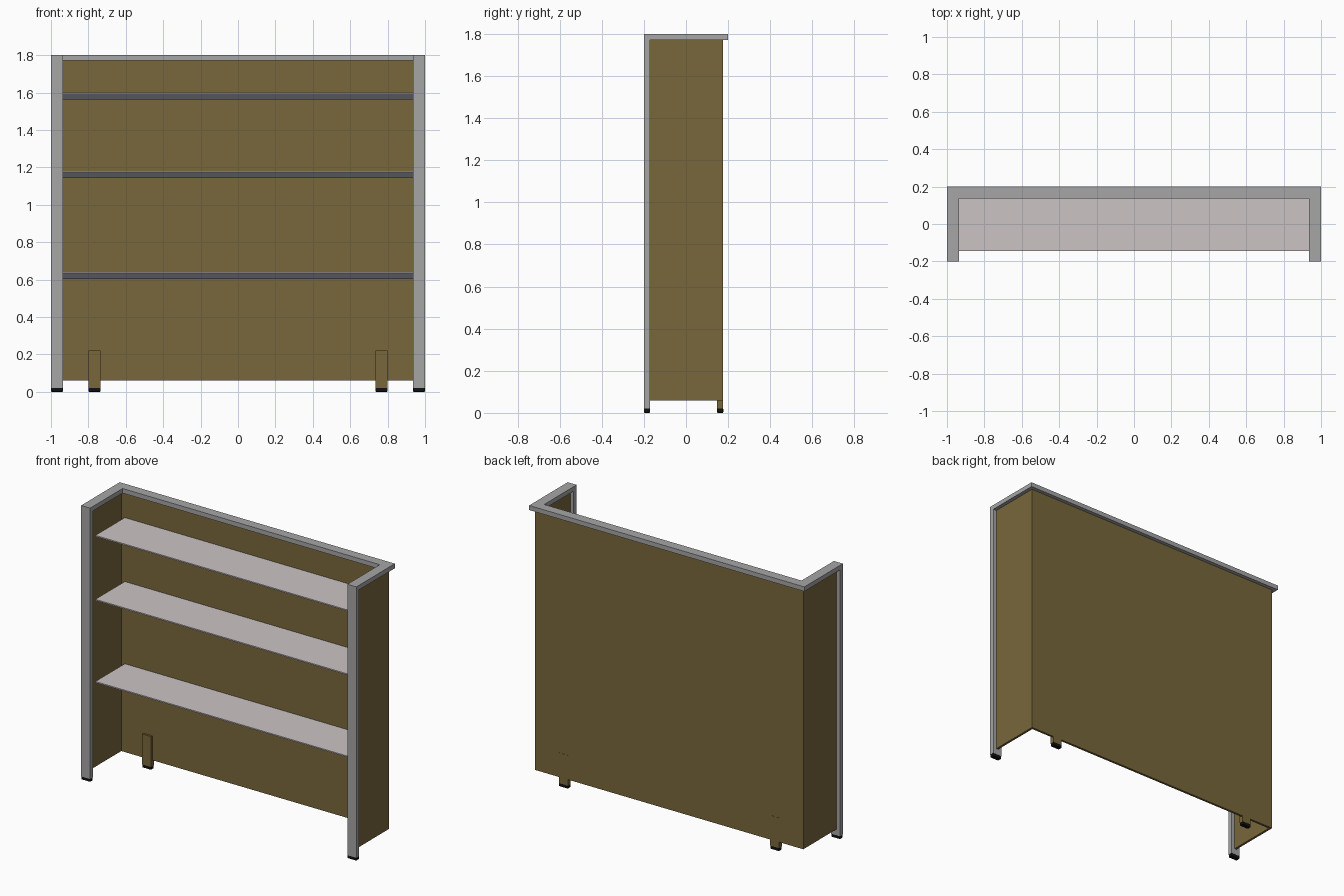
import bpy
import bmesh
from mathutils import Vector

cube = bpy.data.objects.get("Cube")
if cube:
    bpy.data.objects.remove(cube, do_unlink=True)


def material(name, rgb):
    m = bpy.data.materials.new(name)
    m.use_nodes = True
    color = (*rgb, 1.0)
    m.diffuse_color = color
    m.node_tree.nodes["Principled BSDF"].inputs["Base Color"].default_value = color
    return m


olive = material("olive brown panel", (0.19, 0.135, 0.045))
grey = material("grey metal", (0.38, 0.38, 0.38))
pale = material("pale shelf", (0.60, 0.55, 0.56))
dark = material("dark support", (0.09, 0.09, 0.11))
black = material("black rubber", (0.005, 0.005, 0.005))


def box(name, low, high, mat, bevel=0.0):
    """Box between two opposite corners."""
    low, high = Vector(low), Vector(high)
    center, size = (low + high) / 2, high - low
    bm = bmesh.new()
    bmesh.ops.create_cube(bm, size=1)
    for v in bm.verts:
        v.co = Vector(a * b for a, b in zip(v.co, size))
    mesh = bpy.data.meshes.new(name)
    bm.to_mesh(mesh)
    bm.free()
    mesh.materials.append(mat)
    obj = bpy.data.objects.new(name, mesh)
    obj.location = center
    bpy.context.collection.objects.link(obj)
    if bevel:
        mod = obj.modifiers.new("soft edge", "BEVEL")
        mod.width = bevel
        mod.segments = 2
    return obj


def pair(name, low, high, mat, bevel=0.0):
    """The same box on the left (+x) and mirrored on the right."""
    box("left_" + name, low, high, mat, bevel)
    box("right_" + name, (-high[0], low[1], low[2]),
        (-low[0], high[1], high[2]), mat, bevel)


W = 0.935       # inner half width between the posts
TOP = 1.8
RAIL = 1.77     # underside of the top rails
BASE = 0.06     # lower edge of the panels

# Thin panels on three sides
box("back_panel", (-0.975, 0.16, BASE), (0.975, 0.175, RAIL), olive)
pair("side_panel", (0.96, -0.17, BASE), (0.975, 0.16, RAIL), olive)

# Frame: front posts and top rails
pair("front_post", (W, -0.2, 0.02), (1, -0.17, RAIL), grey)
pair("side_rail", (W, -0.2, RAIL), (1, 0.2, TOP), grey)
box("back_rail", (-W, 0.137, RAIL), (W, 0.2, TOP), grey)

# Shelves with a support rail underneath
for label, z in (("lower", 0.64), ("middle", 1.18), ("upper", 1.6)):
    box(label + "_shelf", (-W, -0.145, z - 0.008), (W, 0.16, z), pale)
    box(label + "_shelf_support", (-W, -0.08, z - 0.038),
        (W, 0.16, z - 0.008), dark)

# Rear legs and rubber feet
pair("rear_leg", (0.735, 0.147, 0.02), (0.8, 0.176, 0.22), olive)
pair("rear_foot", (0.735, 0.147, 0), (0.8, 0.177, 0.022), black, 0.004)
pair("front_foot", (W, -0.2, 0), (1, -0.17, 0.022), black, 0.004)
